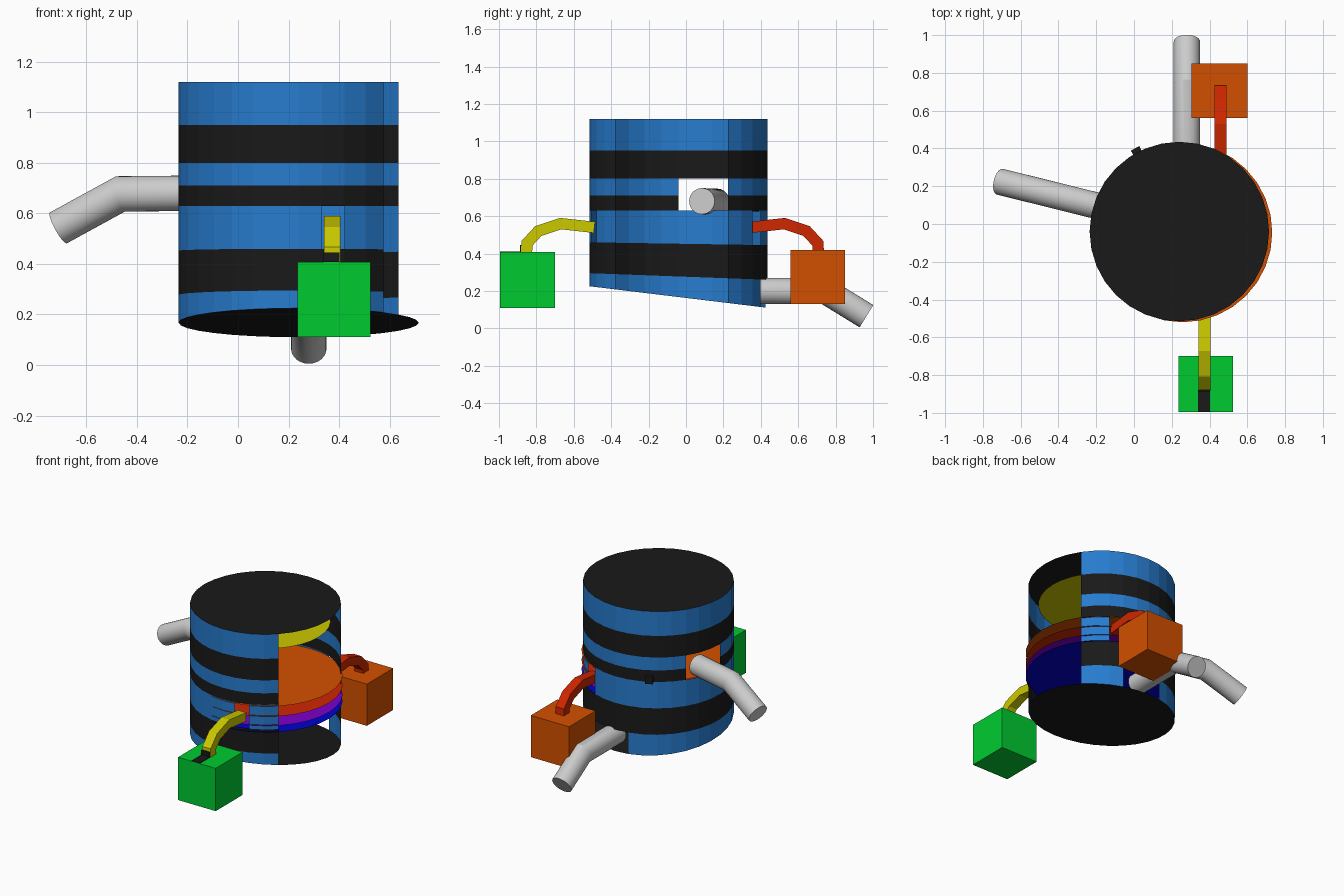
import bpy, bmesh
from math import pi, sin, cos
from mathutils import Vector

if "Cube" in bpy.data.objects:
    bpy.data.objects.remove(bpy.data.objects["Cube"])

CX, CY, R, N = 0.24, -0.04, 0.475, 32


def material(name, rgb):
    m = bpy.data.materials.new(name)
    m.diffuse_color = (*rgb, 1)
    m.use_nodes = True
    m.node_tree.nodes["Principled BSDF"].inputs["Base Color"].default_value = m.diffuse_color
    return m


BLUE = material("blue", (0.02, 0.2, 0.62))
BLACK = material("black", (0.01, 0.01, 0.01))
YELLOW = material("yellow", (0.6, 0.58, 0.0))
ORANGE = material("orange", (0.65, 0.08, 0.0))
RED = material("red", (0.62, 0.02, 0.0))
PURPLE = material("purple", (0.2, 0.0, 0.6))
DEEP_BLUE = material("deep_blue", (0.0, 0.0, 0.6))
GREEN = material("green", (0.0, 0.6, 0.03))


def finish(name, bm, *mats):
    me = bpy.data.meshes.new(name)
    bm.to_mesh(me)
    bm.free()
    for m in mats:
        me.materials.append(m)
    ob = bpy.data.objects.new(name, me)
    bpy.context.collection.objects.link(ob)
    return ob


def disc(name, x, y, r, z_front, z_back, mat):
    bm = bmesh.new()
    vs = []
    for i in range(N):
        a = 2 * pi * i / N
        z = z_front + (z_back - z_front) * (sin(a) + 1) / 2
        vs.append(bm.verts.new((x + r * cos(a), y + r * sin(a), z)))
    bm.faces.new(vs)
    return finish(name, bm, mat)


def box(name, lo, hi, mat):
    bm = bmesh.new()
    bmesh.ops.create_cube(bm, size=1)
    for v in bm.verts:
        v.co = [(a + b) / 2 + c * (b - a) for a, b, c in zip(lo, hi, v.co)]
    return finish(name, bm, mat)


def sweep(name, path, section, mat=None):
    """Mitred tube whose bends lie in one vertical plane."""
    pts = [Vector(p) for p in path]
    side = (pts[-1] - pts[0]).cross(Vector((0, 0, 1))).normalized()
    bm = bmesh.new()
    rings = []
    for i, p in enumerate(pts):
        a = (pts[max(i, 1)] - pts[max(i, 1) - 1]).normalized()
        j = min(i + 1, len(pts) - 1)
        b = (pts[j] - pts[j - 1]).normalized()
        t = (a + b).normalized()
        up = side.cross(t) / t.dot(a)
        rings.append([bm.verts.new(p + side * u + up * v) for u, v in section])
    n = len(section)
    for r0, r1 in zip(rings, rings[1:]):
        for k in range(n):
            bm.faces.new((r0[k], r0[(k + 1) % n], r1[(k + 1) % n], r1[k]))
    bm.faces.new(rings[0])
    bm.faces.new(rings[-1])
    bmesh.ops.recalc_face_normals(bm, faces=bm.faces)
    return finish(name, bm, *([mat] if mat else []))


# Cutaway tank wall: rings (front z, back z), striped, with pipe openings
levels = [(1.12, 1.12), (0.95, 0.95), (0.8, 0.8), (0.71, 0.71), (0.63, 0.63),
          (0.46, 0.445), (0.295, 0.26), (0.225, 0.11)]
openings = {2: (13, 14, 15), 3: (13, 14, 15), 4: (5, 25), 6: (6, 7, 8)}
bm = bmesh.new()
grid = []
for zf, zb in levels:
    row = {}
    for i in range(3, 29):
        a = 2 * pi * i / N
        z = zf + (zb - zf) * (sin(a) + 1) / 2
        row[i] = bm.verts.new((CX + R * cos(a), CY + R * sin(a), z))
    grid.append(row)
for k in range(len(levels) - 1):
    for i in range(3, 28):
        if i not in openings.get(k, ()):
            f = bm.faces.new((grid[k + 1][i], grid[k + 1][i + 1],
                              grid[k][i + 1], grid[k][i]))
            f.material_index = k % 2
finish("tank_wall", bm, BLUE, BLACK)

# Lid, sloping floor and inner layers
disc("lid", CX, CY, R, 1.12, 1.12, BLACK)
disc("floor", CX, CY, R, 0.225, 0.11, BLACK)
disc("upper_layer", CX, CY, 0.41, 0.99, 0.99, YELLOW)
for name, z, mat in (("orange_layer", 0.625, ORANGE), ("red_layer", 0.555, RED),
                     ("purple_layer", 0.49, PURPLE), ("blue_layer", 0.445, DEEP_BLUE)):
    disc(name, CX + 0.017, CY - 0.005, R, z, z, mat)

# Round inlet and outlet pipes
circle = [(0.07 * cos(2 * pi * k / N), 0.07 * sin(2 * pi * k / N)) for k in range(N)]
pipe_a = sweep("inlet_pipe", [(-0.15, 0.085, 0.68), (-0.465, 0.163, 0.677), (-0.71, 0.224, 0.543)], circle)
pipe_b = sweep("outlet_pipe", [(0.28, 0.36, 0.2), (0.28, 0.745, 0.2), (0.28, 0.965, 0.065)], circle)
for ob in (pipe_a, pipe_b):
    bpy.context.view_layer.objects.active = ob
    bpy.ops.object.select_all(action='DESELECT')
    ob.select_set(True)
    bpy.ops.object.shade_smooth_by_angle()

# Side boxes with square hooked arms
square = [(-0.032, -0.03), (0.032, -0.03), (0.032, 0.03), (-0.032, 0.03)]
arm = [(0.0, 0.54), (0.18, 0.56), (0.30, 0.52), (0.36, 0.455), (0.363, 0.40)]
sweep("front_arm", [(0.373, -0.49 - d, z) for d, z in arm], square, YELLOW)
sweep("back_arm", [(0.457, 0.345 + d, z) for d, z in arm], square, RED)
box("front_box", (0.235, -0.995, 0.11), (0.525, -0.7, 0.408), GREEN)
box("back_box", (0.305, 0.56, 0.13), (0.6, 0.85, 0.42), ORANGE)

# Small black fittings
box("front_box_strip", (0.338, -0.995, 0.405), (0.402, -0.88, 0.412), BLACK)
box("front_arm_foot", (0.338, -0.888, 0.405), (0.402, -0.88, 0.445), BLACK)
box("wall_tab", (-0.025, -0.02, -0.025), (0.025, 0.02, 0.025), BLACK)
tab = bpy.data.objects["wall_tab"]
tab.location = (0.015, 0.383, 0.65)
tab.rotation_euler.z = 0.5
